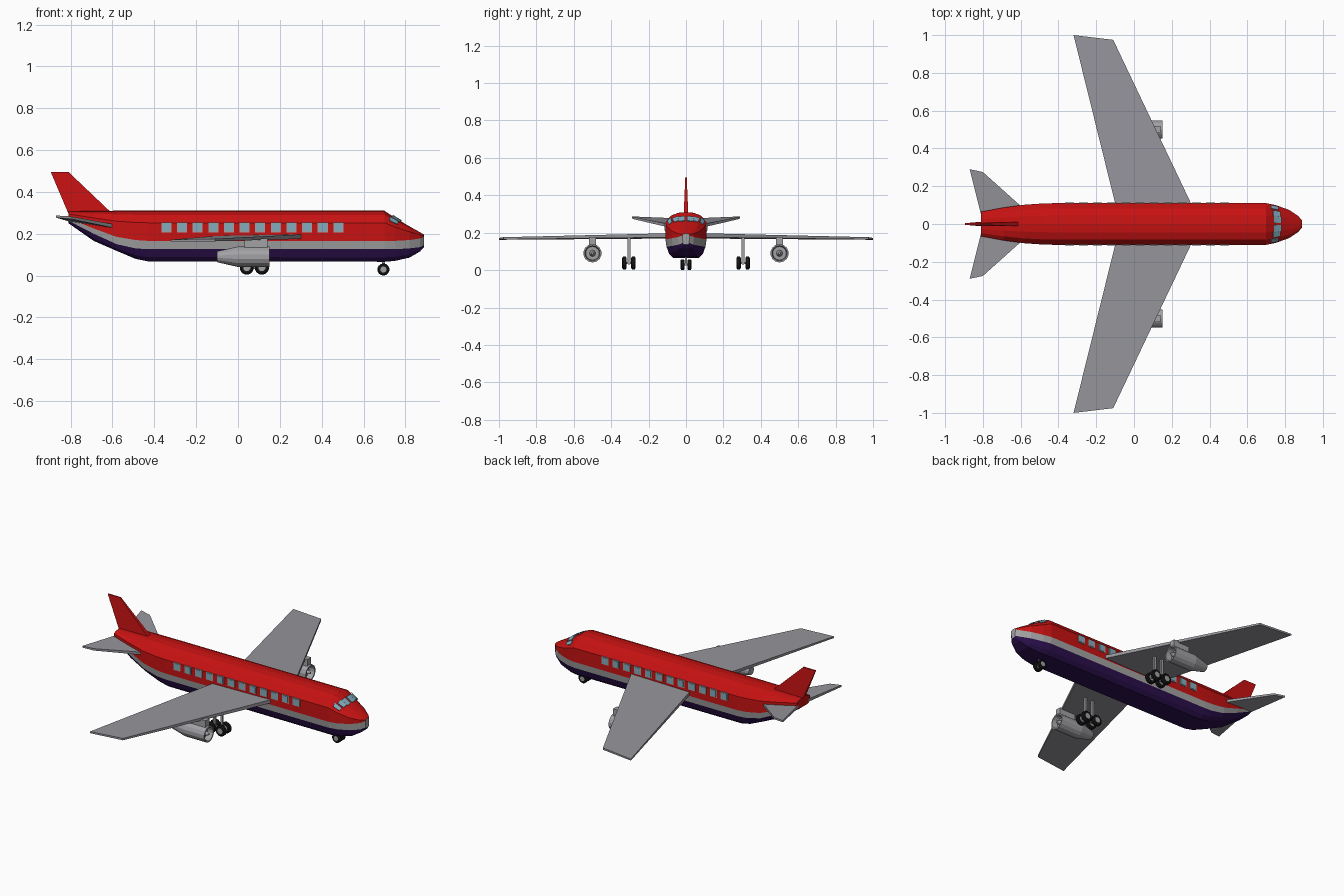
import bpy, bmesh, math
from mathutils import Vector

if "Cube" in bpy.data.objects:
    bpy.data.objects.remove(bpy.data.objects["Cube"])

def mat(name, r, g, b):
    m = bpy.data.materials.new(name)
    m.diffuse_color = (r, g, b, 1)
    m.use_nodes = True
    m.node_tree.nodes["Principled BSDF"].inputs["Base Color"].default_value = m.diffuse_color
    return m

RED = mat("red paint", 0.58, 0.006, 0.006)
NAVY = mat("dark purple paint", 0.025, 0.005, 0.075)
STRIPE = mat("stripe grey", 0.36, 0.36, 0.36)
WING = mat("wing grey", 0.30, 0.30, 0.33)
METAL = mat("engine grey", 0.36, 0.36, 0.38)
GLASS = mat("window blue", 0.22, 0.42, 0.52)
TYRE = mat("tyre black", 0.008, 0.008, 0.008)

def build(name, verts, faces, mats, idx=None):
    me = bpy.data.meshes.new(name)
    me.from_pydata([tuple(v) for v in verts], [], faces)
    for m in mats:
        me.materials.append(m)
    if idx:
        for p, i in zip(me.polygons, idx):
            p.material_index = i
    bm = bmesh.new()
    bm.from_mesh(me)
    bmesh.ops.recalc_face_normals(bm, faces=bm.faces)
    bm.to_mesh(me)
    bm.free()
    ob = bpy.data.objects.new(name, me)
    bpy.context.collection.objects.link(ob)
    return ob

def prism(name, a, b, m):
    """Closed solid between two matching outlines."""
    n = len(a)
    faces = [tuple(range(n)), tuple(range(n, 2 * n))]
    faces += [(i, (i + 1) % n, n + (i + 1) % n, n + i) for i in range(n)]
    return build(name, list(a) + list(b), faces, [m])

def box(name, c, s, m):
    x, y, z = (v / 2 for v in s)
    q = [(-x, -y), (x, -y), (x, y), (-x, y)]
    return prism(name, [(c[0] + u, c[1] + v, c[2] - z) for u, v in q],
                 [(c[0] + u, c[1] + v, c[2] + z) for u, v in q], m)

def lathe(name, c, prof, axis, mats, band=None, n=14):
    """Revolve (offset, radius) points about the x or y axis."""
    verts, faces, idx = [], [], []
    for a, r in prof:
        for i in range(n):
            t = 2 * math.pi * (i + 0.5) / n
            p, q = r * math.cos(t), r * math.sin(t)
            d = (a, p, q) if axis == "x" else (p, a, q)
            verts.append(Vector(c) + Vector(d))
    for j in range(len(prof) - 1):
        for i in range(n):
            k = (i + 1) % n
            faces.append((j * n + i, j * n + k, (j + 1) * n + k, (j + 1) * n + i))
            idx.append(band[j] if band else 0)
    for j in (0, len(prof) - 1):
        faces.append(tuple(range(j * n, j * n + n)))
        idx.append(band[min(j, len(prof) - 2)] if band else 0)
    return build(name, verts, faces, mats, idx)

# Fuselage stations: x, half width, top, stripe top, stripe bottom, belly
ST = [(-.81, .065, .307, .275, .262, .25), (-.69, .087, .309, .225, .2, .166),
      (-.58, .102, .31, .185, .15, .118), (-.49, .108, .31, .17, .13, .08),
      (-.43, .11, .31, .166, .126, .068), (.70, .11, .31, .166, .126, .066),
      (.75, .1, .276, .166, .126, .07), (.82, .075, .235, .17, .13, .086),
      (.87, .042, .207, .177, .136, .115), (.89, .018, .195, .185, .145, .137)]

def half_ring(s):
    x, w, top, a, b, bot = s
    out = [(x, w * f, a + (top - a) * t) for f, t in
           ((0, 1), (.4, .97), (.75, .86), (1, .6), (1, 0))]
    return out + [(x, w * f, bot + (b - bot) * t) for f, t in
                  ((.95, 1), (.82, .35), (.62, 0))]

def surf(x, u):
    """Point on the fuselage skin at station x, ring position u."""
    for s, e in zip(ST, ST[1:]):
        if x <= e[0]:
            break
    f = (x - s[0]) / (e[0] - s[0])
    r = half_ring([p + (q - p) * f for p, q in zip(s, e)])
    i = min(int(u), len(r) - 2)
    return Vector(r[i]).lerp(Vector(r[i + 1]), u - i)

verts, faces, idx = [], [], []
N = 15
for s in ST:
    h = half_ring(s)
    verts += h + [(x, -y, z) for x, y, z in h[:0:-1]]
for j in range(len(ST) - 1):
    for i in range(N):
        k = (i + 1) % N
        faces.append((j * N + i, j * N + k, (j + 1) * N + k, (j + 1) * N + i))
        b = min(i, N - 1 - i)
        idx.append(0 if b < 4 else 1 if b == 4 else 2)
# tail cap is red, nose cap is grey
faces += [tuple(range(N)), tuple(range((len(ST) - 1) * N, len(ST) * N))]
idx += [0, 1]
build("fuselage", verts, faces, [RED, STRIPE, NAVY], idx)

# Tail fin, tapering in thickness towards the top
fin = [(-.895, .495, .004), (-.81, .495, .004), (-.61, .305, .012), (-.81, .295, .012)]
prism("tail_fin", [(x, -t, z) for x, z, t in fin], [(x, t, z) for x, z, t in fin], RED)

def slab(name, pts, s, m):
    """Flat surface from x, y, z, half thickness points, on side s."""
    prism(name, [(x, s * y, z - t) for x, y, z, t in pts],
          [(x, s * y, z + t) for x, y, z, t in pts], m)

for s, side in ((1, "left"), (-1, "right")):
    # Wings and tailplanes
    slab(side + "_wing", [(.33, .05, .187, .011), (-.11, .975, .17, .006),
                          (-.32, 1.0, .167, .005), (-.085, .05, .18, .011)], s, WING)
    slab(side + "_tailplane", [(-.56, .06, .23, .009), (-.80, .275, .277, .006),
                               (-.87, .29, .282, .005), (-.81, .05, .268, .009)], s, WING)

    # Engine with hollow intake, hub and pylon
    lathe(side + "_engine", (0, s * .5, .09),
          [(-.10, .026), (0, .049), (.15, .049), (.15, .041), (.115, .036),
           (.115, .017), (.15, .006)], "x", [METAL])
    box(side + "_engine_pylon", (.085, s * .5, .153), (.11, .036, .05), METAL)

    # Cabin windows: grey frame with a blue pane
    for i in range(12):
        x = -.342 + i * .0747
        box(side + "_window_frame", (x, s * .11, .23), (.048, .006, .048), STRIPE)
        box(side + "_window_pane", (x, s * .111, .23), (.036, .008, .036), GLASS)

    # Cockpit windows laid on the nose skin
    for u0, u1, xs in ((.15, 1, (.738, .75, .778)), (1, 1.75, (.734, .75, .772)),
                       (1.95, 2.55, (.722, .75, .762))):
        v = []
        for x in xs:
            for u in (u0, u1):
                p = surf(x, u) + Vector((.003, .002 * u, .004))
                v.append((p.x, s * p.y, p.z))
        ob = build(side + "_cockpit_window", v, [(0, 1, 3, 2), (2, 3, 5, 4)], [GLASS])
        sol = ob.modifiers.new("thickness", "SOLIDIFY")
        sol.thickness = .004
        sol.offset = 0

def wheel(name, c, r, w):
    h = w / 2
    lathe(name, c, [(-h, .3 * r), (-h, .5 * r), (-h, .8 * r), (-h * .6, r), (h * .6, r),
                    (h, .8 * r), (h, .5 * r), (h, .3 * r)], "y",
          [TYRE, METAL], [1, 0, 0, 0, 0, 0, 1])

# Main landing gear: four wheels and two legs under each wing
for s, side in ((1, "left"), (-1, "right")):
    y = s * .305
    for x in (.042, .114):
        for d in (-.024, .024):
            wheel(side + "_main_wheel", (x, y + d, .038), .034, .024)
        box(side + "_main_axle", (x, y, .038), (.012, .06, .012), METAL)
        box(side + "_main_leg", (.078 + (x - .078) * .7, y, .105), (.014, .014, .145), METAL)
    box(side + "_main_bogie", (.078, y, .038), (.08, .012, .014), METAL)

# Nose gear
for d in (-.018, .018):
    wheel("nose_wheel", (.695, d, .029), .029, .022)
box("nose_axle", (.695, 0, .03), (.012, .04, .012), METAL)
box("nose_leg", (.695, 0, .06), (.014, .012, .06), METAL)
